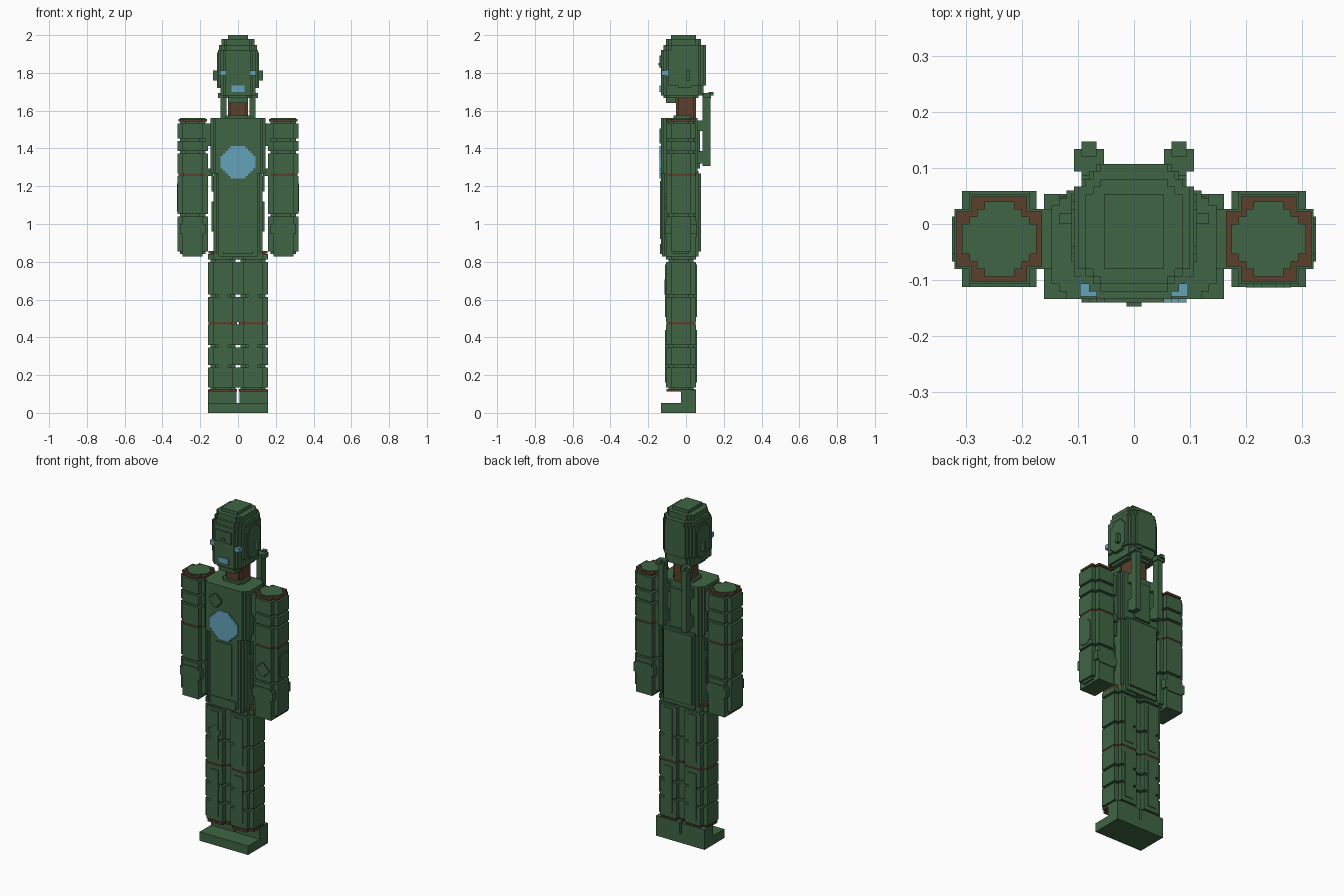
import bpy
import bmesh
from mathutils import Vector

UNIT = 1 / 75  # edge of one building cube

starter = bpy.data.objects.get("Cube")
if starter:
    bpy.data.objects.remove(starter, do_unlink=True)


def make_material(name, colour):
    material = bpy.data.materials.new(name)
    material.use_nodes = True
    material.diffuse_color = (*colour, 1)
    shader = material.node_tree.nodes["Principled BSDF"]
    shader.inputs["Base Color"].default_value = (*colour, 1)
    shader.inputs["Roughness"].default_value = 0.8
    return material


green = make_material("dark_green", (0.05, 0.13, 0.058))
brown = make_material("rust_brown", (0.11, 0.05, 0.025))
blue = make_material("light_blue", (0.13, 0.36, 0.49))


def stepped_outline(half_u, half_v, cut, steps):
    """Rectangle whose four corners are staircases."""
    if not cut:
        corner = [(half_u, half_v)]
    else:
        size = cut / steps
        corner = [(half_u, half_v - cut)]
        for step in range(steps):
            u, v = corner[-1]
            corner += [(u - size, v), (u - size, v + size)]
    flipped = corner[::-1]
    return (corner + [(-u, v) for u, v in flipped]
            + [(-u, -v) for u, v in corner] + [(u, -v) for u, v in flipped])


def block(x, y, z, cut=0, steps=1, axis=2):
    """Block from three (low, high) ranges, corners stepped around one axis."""
    return (x, y, z, cut, steps, axis)


def add_block(mesh, ranges, cut, steps, axis):
    u_axis, v_axis = (axis + 1) % 3, (axis + 2) % 3
    half = [(high - low) / 2 for low, high in ranges]
    middle = [(high + low) / 2 for low, high in ranges]
    ring = []
    for u, v in stepped_outline(half[u_axis], half[v_axis], cut, steps):
        point = Vector(middle)
        point[u_axis] += u
        point[v_axis] += v
        point[axis] = ranges[axis][0]
        ring.append(mesh.verts.new(point * UNIT))
    face = mesh.faces.new(ring)
    result = bmesh.ops.extrude_face_region(mesh, geom=[face], use_keep_orig=True)
    moved = [v for v in result["geom"] if isinstance(v, bmesh.types.BMVert)]
    shift = Vector((0, 0, 0))
    shift[axis] = (ranges[axis][1] - ranges[axis][0]) * UNIT
    bmesh.ops.translate(mesh, verts=moved, vec=shift)


def build(name, material, blocks, side=1):
    mesh = bmesh.new()
    for x, y, z, cut, steps, axis in blocks:
        if side < 0:
            x = (-x[1], -x[0])
        add_block(mesh, (x, y, z), cut, steps, axis)
    bmesh.ops.recalc_face_normals(mesh, faces=mesh.faces)
    data = bpy.data.meshes.new(name)
    mesh.to_mesh(data)
    mesh.free()
    data.materials.append(material)
    part = bpy.data.objects.new(name, data)
    bpy.context.collection.objects.link(part)


def both(name, material, blocks):
    build("left_" + name, material, blocks)
    build("right_" + name, material, blocks, -1)


def tube(centre, radius, z, cut=2, steps=1):
    return block((centre - radius, centre + radius), (-2 - radius, -2 + radius), z, cut, steps)


def limb(name, centre, seams, bands):
    """Column of segments with one-cube grooves, some filled by a band."""
    shells = [tube(centre, 6, (low + 1, high)) for low, high in zip(seams, seams[1:])]
    core = tube(centre, 5, (seams[0], seams[-1] + 1))
    both(name, green, shells + [core])
    both(name + "_bands", brown, [tube(centre, 5.7, (z, z + 1)) for z in bands])


def wide(half):
    return (-half, half)


# Arms with rounded shoulder caps and square hands
limb("arm", 18, (63, 78, 94, 103, 108, 115), (94, 115.6))
both("shoulder_cap", green, [tube(18, 5, (115, 117), 3, 3)])
both("hand", green, [
    block((14, 22), (-8, 4), (62, 69)),
    block((13, 23), (-8.4, 4.4), (70, 76), 1, 1, 1),
])
both("forearm_plate", green, [block((23, 24.3), (-5, 1), (80, 91), 1, 1, 0)])

# Legs
limb("leg", 6, (9, 18, 26, 35, 46, 60, 63), (8.5, 35, 63.3))
both("leg_rib", green, [
    block((4, 8), (-8.4, 4.3), (12, 33)),
    block((4, 8), (-8.4, 4.3), (38, 59)),
])

# Feet, with the ankles standing at the heel
build("foot_base", green, [block(wide(12), (-10, 4), (0, 4))])
both("ankle", green, [block((0.5, 12), (-2, 4), (4, 9))])

# Torso
build("chest", green, [block(wide(11), (-10, 4.5), (95, 117), 2, 2)])
build("waist", green, [
    block(wide(9.8), (-9.5, 5), (62, 96), 2, 2),
    block(wide(7), (-10, 6), (64, 95)),
])
both("torso_side_panel", green, [
    block((9, 10.5), (-5, 0), (72, 84)),
    block((9, 10.5), (-6, 1), (88, 94)),
])
both("shoulder_joint", green, [
    block((10, 13), (-6, 2), (106, 115)),
    block((10, 13), (-6, 2), (94, 97)),
])
build("belly_panel", green, [block(wide(5), (-10.4, -9), (69, 92), 1)])
build("hip_panel", green, [block(wide(6), (-10.4, -9), (63, 67))])
build("back_panel", green, [block(wide(4), (4, 5.5), (97, 114))])
build("chest_emblem", blue, [block(wide(7), (-10.5, -9.9), (93, 106), 4, 4, 1)])


# Round gauges on chest, thigh and forearm
def gauge(name, x, z, front):
    build(name, green, [
        block((x - 3, x + 3), (front - 0.5, front + 1), (z - 3, z + 3), 2, 2, 1)])


gauge("chest_gauge", -4, 110, -10)
gauge("thigh_gauge", -6, 50, -8)
gauge("forearm_gauge", 18, 84, -8)

# Neck
build("neck", brown, [block(wide(4), (-4, 4), (116, 126), 1)])
build("collar", green, [block(wide(5), (-5, 3), (116, 118), 1)])

# Head in stacked layers
layers = [
    (4, (-8, -4), (123, 125), 0),
    (6, (-9, 5), (125, 127), 2),
    (7, (-10, 7), (126, 130), 2),
    (8, (-10, 8), (130, 144), 3),
    (7.5, (-9, 8), (144, 146), 3),
    (6.5, (-8, 6), (146, 148.5), 2),
    (4, (-6, 4), (148, 150), 0),
]
build("head", green, [block(wide(half), y, z, cut, max(cut, 1))
                      for half, y, z, cut in layers])
build("brow", green, [block(wide(4), (-10.5, -9), (137, 142))])
build("brow_stud", green, [block(wide(1), (-11, -10), (138, 139))])
both("head_side_panel", green, [block((7, 8.4), (-5, 4), (129, 143), 2, 2, 0)])
both("ear", green, [block((8, 10), (0, 1.5), (132, 136))])
both("eye", blue, [block((3.5, 7.2), (-9.7, -7), (134, 136))])
build("mouth", blue, [block(wide(2.5), (-10.5, -10), (127.5, 130))])

# Exhaust pipes behind the shoulders
both("exhaust_pipe", green, [
    block((4.5, 7), (6.5, 9.7), (98, 127)),
    block((4, 8), (7, 10), (125, 127)),
    block((5, 7), (9, 11), (126, 127.5)),
    block((4.5, 7), (4, 8), (99, 104)),
    block((4.5, 7), (4, 8), (112, 116)),
])
